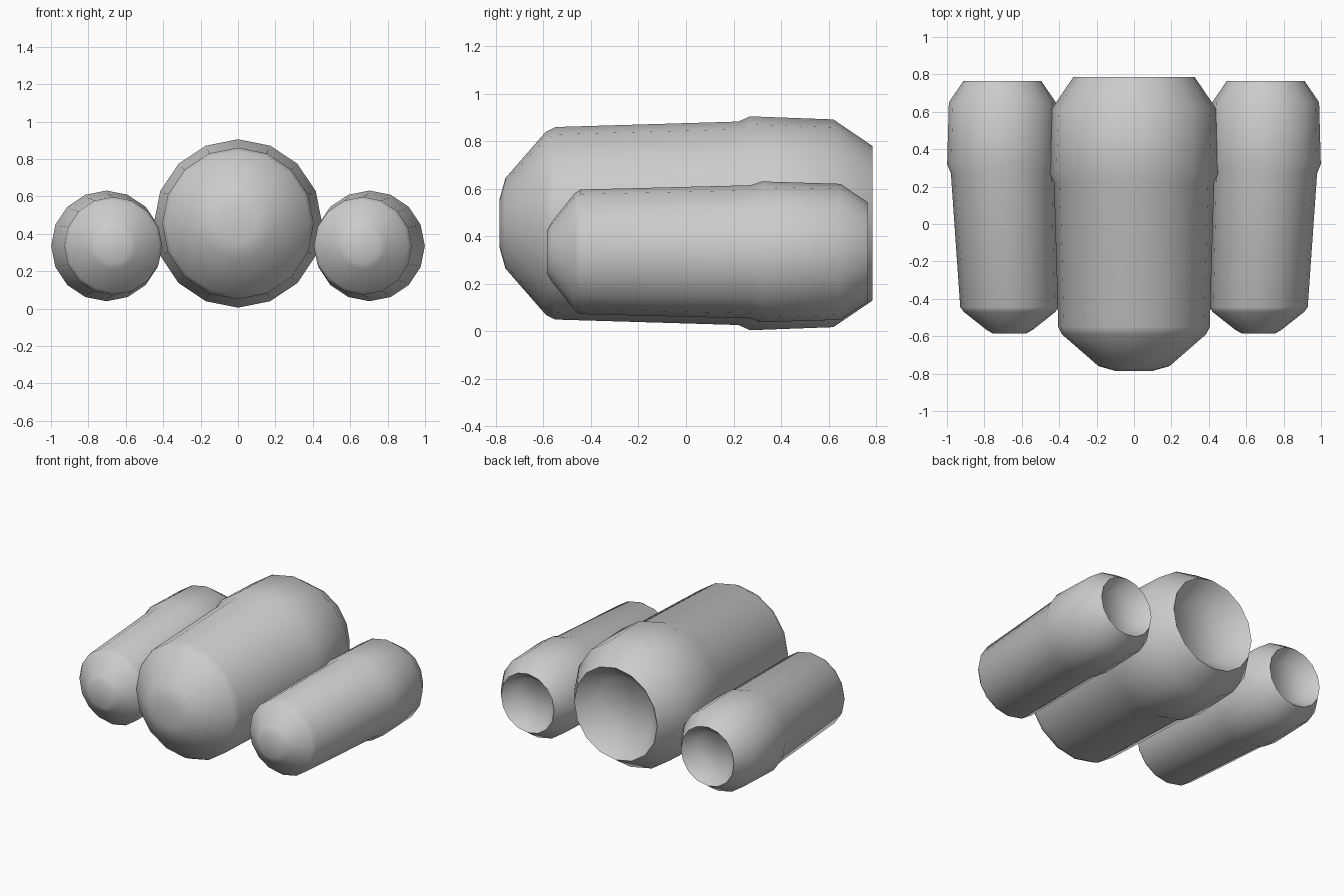
import bpy, bmesh, math

cube = bpy.data.objects.get("Cube")
if cube:
    bpy.data.objects.remove(cube, do_unlink=True)

grey = bpy.data.materials.new("light_grey")
grey.use_nodes = True
colour = (0.6, 0.6, 0.6, 1)
grey.diffuse_color = colour
grey.node_tree.nodes["Principled BSDF"].inputs["Base Color"].default_value = colour

SIDES = 16


def lathe(name, profile, z):
    """Spin (x centre, y, radius) rings around the y axis, capped at both ends."""
    bm = bmesh.new()
    rings = []
    for x, y, r in profile:
        angles = [2 * math.pi * i / SIDES for i in range(SIDES)]
        rings.append([bm.verts.new((x + r * math.sin(a), y, z + r * math.cos(a))) for a in angles])
    for a, b in zip(rings, rings[1:]):
        for i in range(SIDES):
            j = (i + 1) % SIDES
            bm.faces.new((a[i], a[j], b[j], b[i]))
    bm.faces.new(rings[0])
    bm.faces.new(rings[-1])
    bmesh.ops.recalc_face_normals(bm, faces=bm.faces)
    mesh = bpy.data.meshes.new(name)
    bm.to_mesh(mesh)
    bm.free()
    mesh.materials.append(grey)
    obj = bpy.data.objects.new(name, mesh)
    bpy.context.collection.objects.link(obj)
    bpy.ops.object.select_all(action="DESELECT")
    obj.select_set(True)
    bpy.context.view_layer.objects.active = obj
    bpy.ops.object.shade_smooth_by_angle(angle=math.radians(50))


# Large middle pod: blunt nose, tapered body, collar, recessed nozzle
main = [(-0.785, 0.10), (-0.76, 0.19), (-0.59, 0.385), (-0.55, 0.405), (0.22, 0.428),
        (0.27, 0.45), (0.62, 0.437), (0.785, 0.325), (0.67, 0.21)]
lathe("middle_pod", [(0, y, r) for y, r in main], 0.455)

# Smaller side pods, toed in towards the nose
side = [(0.665, -0.585, 0.09), (0.665, -0.565, 0.125), (0.665, -0.47, 0.245), (0.667, -0.445, 0.262),
        (0.699, 0.27, 0.28), (0.703, 0.32, 0.296), (0.704, 0.65, 0.286),
        (0.704, 0.765, 0.208), (0.704, 0.69, 0.14)]
for label, s in (("left", 1), ("right", -1)):
    lathe(label + "_pod", [(s * x, y, r) for x, y, r in side], 0.335)
